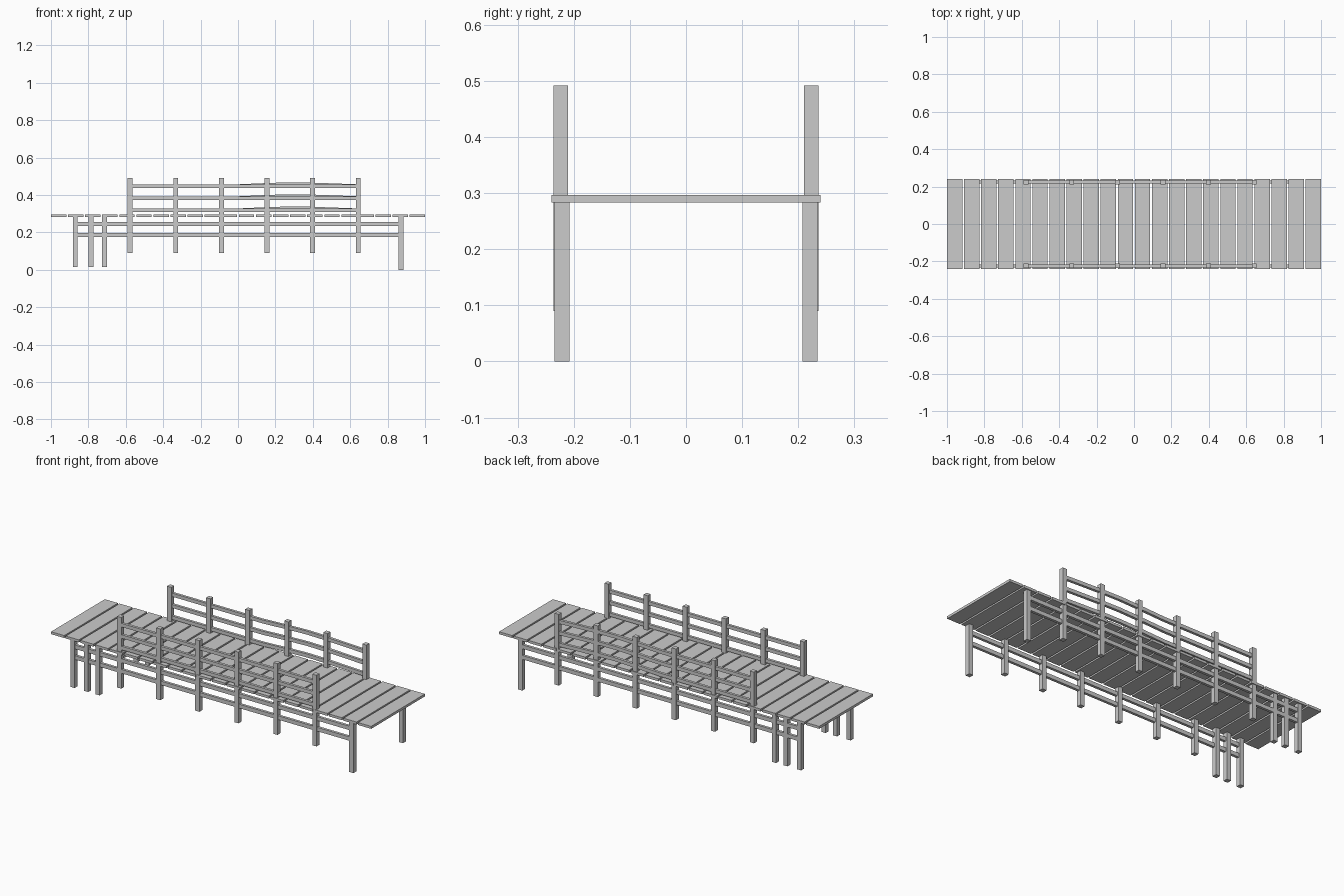
import bpy, bmesh

if "Cube" in bpy.data.objects:
    bpy.data.objects.remove(bpy.data.objects["Cube"])

def box(bm, x0, x1, y0, y1, z0, z1):
    vs = bmesh.ops.create_cube(bm, size=1)["verts"]
    for v in vs:
        v.co.x = x1 if v.co.x > 0 else x0
        v.co.y = y1 if v.co.y > 0 else y0
        v.co.z = z1 if v.co.z > 0 else z0

def sweep(bm, path, y0, y1, h):
    # rectangular rail following (x, z) points
    rings = []
    for x, z in path:
        rings.append([bm.verts.new((x, y, z + d)) for y, d in
                      ((y0, -h/2), (y1, -h/2), (y1, h/2), (y0, h/2))])
    for a, b in zip(rings, rings[1:]):
        for i in range(4):
            j = (i + 1) % 4
            bm.faces.new((a[i], a[j], b[j], b[i]))
    bm.faces.new(rings[0][::-1])
    bm.faces.new(rings[-1])

def finish(bm, name):
    bmesh.ops.recalc_face_normals(bm, faces=bm.faces)
    me = bpy.data.meshes.new(name)
    bm.to_mesh(me)
    bm.free()
    bpy.context.collection.objects.link(bpy.data.objects.new(name, me))

# deck planks
bm = bmesh.new()
pitch, width = 1.992 / 22 + 0.0004, 0.082
pitch = (2 - width) / 21
for i in range(22):
    x = -1 + i * pitch
    box(bm, x, x + width, -0.24, 0.24, 0.283, 0.297)
finish(bm, "deck_planks")

W = 0.013
posts = [-0.577 + 0.244 * i for i in range(6)]
legs = [(-0.87, 0.015), (-0.785, 0.015), (-0.714, 0.015), (0.872, 0.0)]
bump = [(-0.577, 0), (0, 0), (0.155, 0.007), (0.28, 0.011), (0.4, 0.009), (0.643, 0)]

for side, s in (("front", -1), ("back", 1)):
    def span(a, b):
        return sorted((s * a, s * b))
    # tall railing posts
    bm = bmesh.new()
    for x in posts:
        box(bm, x - W, x + W, *span(0.21, 0.236), 0.09, 0.492)
    finish(bm, side + "_railing_posts")
    # end legs
    bm = bmesh.new()
    for x, z in legs:
        box(bm, x - W, x + W, *span(0.208, 0.2345), z, 0.283)
    finish(bm, side + "_legs")
    # lower braces
    bm = bmesh.new()
    for z in (0.246, 0.186):
        box(bm, -0.87, 0.872, *span(0.217, 0.232), z - 0.011, z + 0.011)
    finish(bm, side + "_lower_braces")
    # hand rails, slightly warped on the back side
    bm = bmesh.new()
    for z in (0.447, 0.383, 0.318):
        k = 1 if s > 0 else 0
        sweep(bm, [(x, z + k * d) for x, d in bump], *span(0.217, 0.232), 0.02)
    finish(bm, side + "_hand_rails")
